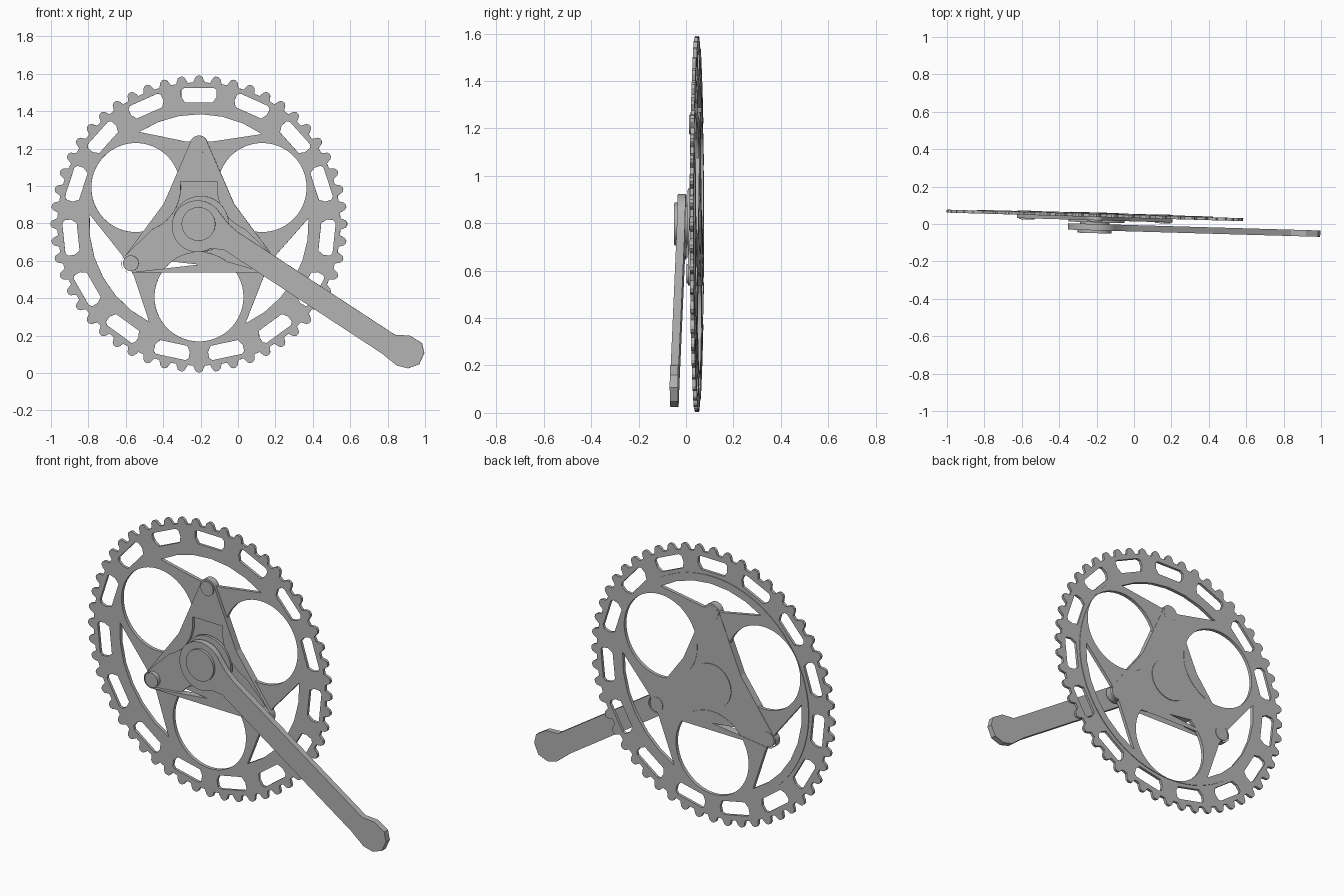
import bpy
from math import sin, cos, pi, radians
from mathutils import Matrix

cube = bpy.data.objects.get("Cube")
if cube:
    bpy.data.objects.remove(cube, do_unlink=True)

# One grey metal
metal = bpy.data.materials.new("grey metal")
metal.use_nodes = True
grey = (0.45, 0.45, 0.45, 1)
metal.diffuse_color = grey
metal.node_tree.nodes["Principled BSDF"].inputs["Base Color"].default_value = grey

# The hub is the local origin; the whole set leans slightly about z
PLACE = Matrix.Translation((-0.21, 0, 0.797)) @ Matrix.Rotation(radians(-1.65), 4, "Z")


def arc(cx, cy, r, start, end, n):
    """n + 1 points along an arc, angles in degrees."""
    angles = [radians(start + (end - start) * i / n) for i in range(n + 1)]
    return [(cx + r * cos(a), cy + r * sin(a)) for a in angles]


def circle(cx, cy, r, n=64):
    return arc(cx, cy, r, 0, 360, n)[:-1]


def turn(points, degrees):
    c, s = cos(radians(degrees)), sin(radians(degrees))
    return [(x * c - y * s, x * s + y * c) for x, y in points]


def plate(name, loops, front, back):
    """Solid plate from an outline and holes, drawn in the x-z plane."""
    curve = bpy.data.curves.new(name, "CURVE")
    curve.dimensions = "2D"
    curve.fill_mode = "BOTH"
    curve.extrude = (back - front) / 2
    for loop in loops:
        spline = curve.splines.new("POLY")
        spline.points.add(len(loop) - 1)
        for point, (x, y) in zip(spline.points, loop):
            point.co = (x, y, 0, 1)
        spline.use_cyclic_u = True
    temp = bpy.data.objects.new(name + " outline", curve)
    bpy.context.collection.objects.link(temp)
    graph = bpy.context.evaluated_depsgraph_get()
    mesh = bpy.data.meshes.new_from_object(temp.evaluated_get(graph))
    bpy.data.objects.remove(temp, do_unlink=True)
    mesh.transform(Matrix.Translation((0, (front + back) / 2, 0)) @ Matrix.Rotation(pi / 2, 4, "X"))
    mesh.materials.clear()
    mesh.materials.append(metal)
    obj = bpy.data.objects.new(name, mesh)
    obj.matrix_world = PLACE
    bpy.context.collection.objects.link(obj)
    bpy.ops.object.select_all(action="DESELECT")
    obj.select_set(True)
    bpy.context.view_layer.objects.active = obj
    bpy.ops.object.shade_smooth_by_angle(angle=radians(20))
    return obj


# Toothed outline of the chainring
TEETH = 52
teeth = []
for i in range(TEETH):
    for part, r in ((-0.34, 0.757), (-0.2, 0.785), (-0.08, 0.793),
                    (0.08, 0.793), (0.2, 0.785), (0.34, 0.757)):
        a = 2 * pi * (i + part) / TEETH
        teeth.append((r * sin(a), r * cos(a)))

# Fifteen slots around the rim
half_slot = [(0.08, 0.727), (0.095, 0.715), (0.095, 0.68), (0.075, 0.65)]
slot = half_slot + [(-x, y) for x, y in reversed(half_slot)]
slots = [turn(slot, i * 24) for i in range(15)]

# Three large round holes and three pointed windows
window = arc(0, 0, 0.587, 55, 123, 6) + [(-0.065, 0.44), (0.065, 0.44)]
cutouts = []
for k in range(3):
    cutouts.append(turn(circle(0, 0.39, 0.238), 60 + k * 120))
    cutouts.append(turn(window, k * 120))

plate("chainring", [teeth] + slots + cutouts, 0.038, 0.054)
plate("chainring_inner_step", [circle(0, 0, 0.63, 96)] + cutouts, 0.04, 0.058)

# Three armed spider with curved valleys between the arms
spider = []
for k in range(3):
    spider += turn(arc(0, 0.425, 0.048, 8, 172, 12), k * 120)
    spider += turn(arc(0, 0.39, 0.241, -128, -52, 14), 60 + k * 120)
plate("spider", [spider], 0.02, 0.06)

# Bolts at the arm tips
for k in range(3):
    plate(f"spider_bolt_{k + 1}", [turn(circle(0, 0.42, 0.042, 24), k * 120)], 0.014, 0.061)

# Hub
plate("hub_disc", [circle(0.01, 0, 0.15)], 0.009, 0.024)
plate("hub_core", [circle(0, 0, 0.08, 32)], -0.01, 0.02)
plate("hub_back_plate", [circle(0, 0, 0.125, 48)], 0.05, 0.062)

# Crank arm: round head, tapering arm and faceted pedal end
crank = arc(-0.005, -0.012, 0.138, 30, 300, 40)
crank += [(0.135, -0.138), (0.98, -0.692), (1.06, -0.757), (1.12, -0.772),
          (1.18, -0.75), (1.207, -0.69), (1.195, -0.637), (1.13, -0.597),
          (1.05, -0.592), (0.21, -0.043), (0.16, 0.0)]
plate("crank_arm", [crank], -0.034, 0.0)
plate("crank_cap", [circle(0, 0, 0.09, 48)], -0.049, -0.02)
